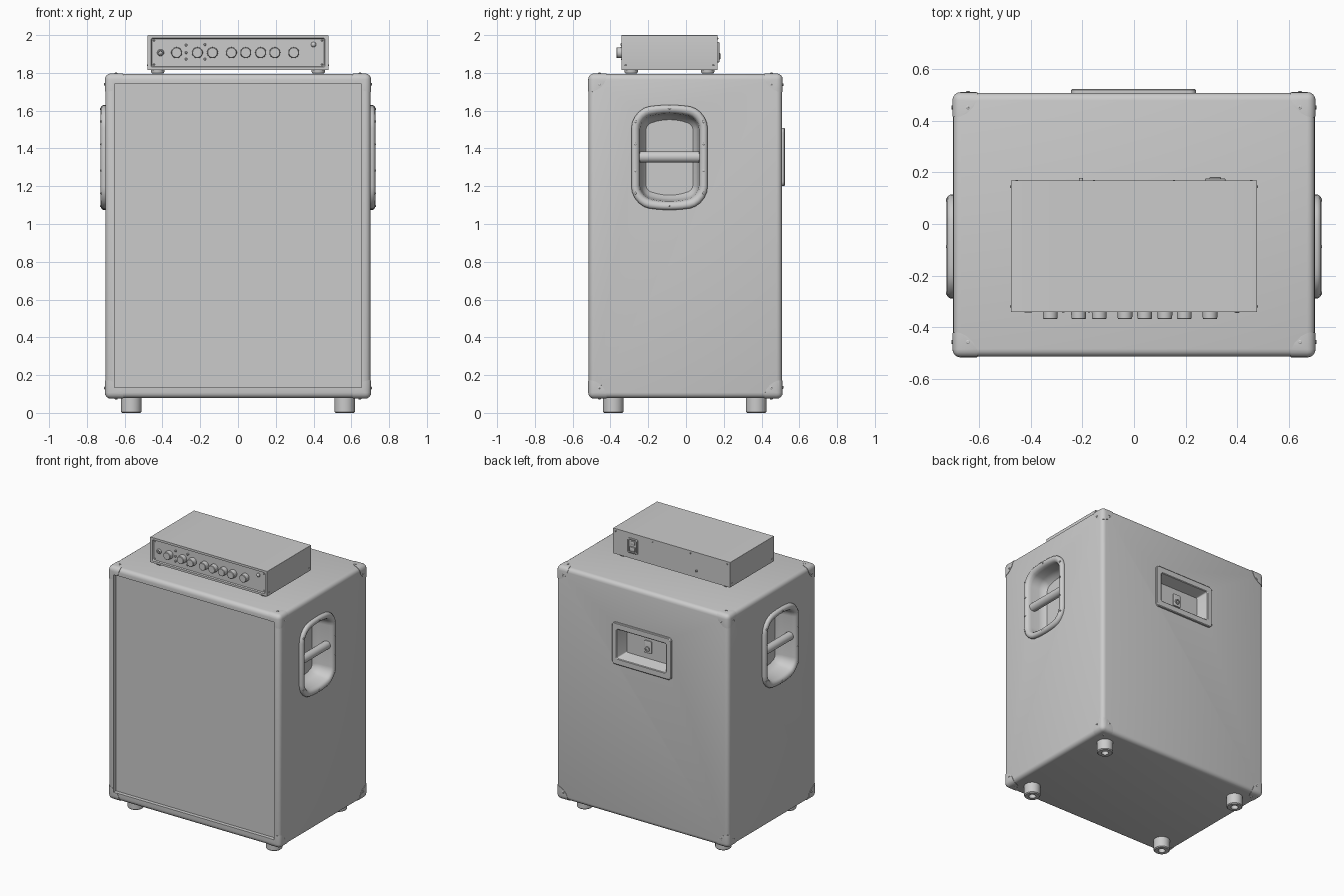
import bpy, bmesh, math
from mathutils import Vector

if "Cube" in bpy.data.objects:
    bpy.data.objects.remove(bpy.data.objects["Cube"])

FRONT, BACK, RIGHT, LEFT, UP, DOWN = (
    ((1, 0, 0), (0, 0, 1), (0, -1, 0)), ((1, 0, 0), (0, 0, 1), (0, 1, 0)),
    ((0, 1, 0), (0, 0, 1), (1, 0, 0)), ((0, 1, 0), (0, 0, 1), (-1, 0, 0)),
    ((1, 0, 0), (0, 1, 0), (0, 0, 1)), ((1, 0, 0), (0, 1, 0), (0, 0, -1)))


def finish(name, bm):
    bmesh.ops.recalc_face_normals(bm, faces=bm.faces)
    me = bpy.data.meshes.new(name)
    bm.to_mesh(me)
    bm.free()
    ob = bpy.data.objects.new(name, me)
    bpy.context.collection.objects.link(ob)
    smooth(ob)
    return ob


def smooth(ob):
    bpy.ops.object.select_all(action='DESELECT')
    ob.select_set(True)
    bpy.context.view_layer.objects.active = ob
    bpy.ops.object.shade_smooth_by_angle(angle=math.radians(32))


def circle(r, n=24):
    return [(r * math.cos(2 * math.pi * i / n), r * math.sin(2 * math.pi * i / n)) for i in range(n)]


def outline(hw, hh, r, bow=0.0, seg=5, mid=6):
    """Rounded rectangle whose top and bottom can bow outward."""
    pts = []
    for k, (sx, sy) in enumerate(((1, 1), (-1, 1), (-1, -1), (1, -1))):
        for i in range(seg + 1):
            a = math.pi / 2 * (k + i / seg)
            pts.append((sx * (hw - r) + r * math.cos(a), sy * (hh - r) + r * math.sin(a)))
        if k in (0, 2):
            for i in range(1, mid):
                pts.append(((hw - r) * sx * (1 - 2 * i / mid), sy * hh))
    return [(u, v * (1 + bow * (1 - (u / hw) ** 2))) for u, v in pts]


def loft(name, origin, frame, rings):
    """Skin a list of (outline, depth) rings and cap both ends."""
    o, (u, v, n) = Vector(origin), [Vector(a) for a in frame]
    bm = bmesh.new()
    loops = [[bm.verts.new(o + u * a + v * b + n * d) for a, b in pts] for pts, d in rings]
    for p, q in zip(loops, loops[1:]):
        for i in range(len(p)):
            j = (i + 1) % len(p)
            bm.faces.new((p[i], p[j], q[j], q[i]))
    bm.faces.new(loops[0])
    bm.faces.new(loops[-1])
    return finish(name, bm)


def lathe(name, origin, frame, profile, n=24):
    return loft(name, origin, frame, [(circle(r, n), d) for r, d in profile])


def box(name, lo, hi, bevel=0.0, seg=4):
    bm = bmesh.new()
    bmesh.ops.create_cube(bm, size=1)
    for vert in bm.verts:
        vert.co = [l + (c + 0.5) * (h - l) for c, l, h in zip(vert.co, lo, hi)]
    if bevel:
        bmesh.ops.bevel(bm, geom=bm.edges[:], offset=bevel, segments=seg, profile=0.5, affect='EDGES')
    return finish(name, bm)


def boolean(ob, cutter, op='DIFFERENCE', keep=False):
    mod = ob.modifiers.new('cut', 'BOOLEAN')
    mod.operation, mod.object, mod.solver = op, cutter, 'EXACT'
    bpy.context.view_layer.objects.active = ob
    bpy.ops.object.modifier_apply(modifier=mod.name)
    if not keep:
        bpy.data.objects.remove(cutter)


def screw(name, origin, frame, r=0.008, h=0.004):
    lathe(name, origin, frame, [(r, -0.004), (r, h * 0.5), (r * 0.6, h), (r * 0.3, h), (r * 0.25, h * 0.4)], 10)


# Cabinet shell
X, Y0, Y1, Z0, Z1 = 0.705, -0.518, 0.512, 0.075, 1.797
e = 0.003
cab = box('cabinet', (-X + e, Y0 + e, Z0 + e), (X - e, Y1 - e, Z1 - e), 0.03)

# Corner protectors: thin caps over the eight corners
corners = box('corner_protectors', (-X, Y0, Z0), (X, Y1, Z1), 0.032)
bm = bmesh.new()
for x in (-X, X):
    for y in (Y0, Y1):
        for z in (Z0, Z1):
            s = bmesh.ops.create_icosphere(bm, subdivisions=3, radius=0.1)
            bmesh.ops.translate(bm, verts=s['verts'], vec=(x, y, z))
boolean(corners, finish('corner_cutter', bm), 'INTERSECT')

# Front recess and grille
recess = box('recess_cutter', (-0.655, -0.7, 0.135), (0.655, -0.48, 1.74))
boolean(corners, recess, keep=True)
boolean(cab, recess)
box('grille', (-0.655, -0.488, 0.135), (0.655, -0.475, 1.74))

# Corner screws
for s, side in ((1, RIGHT), (-1, LEFT)):
    for y in (Y0 + 0.06, Y1 - 0.06):
        for z in (Z0 + 0.057, Z1 - 0.057):
            screw('corner_screw', (s * X, y, z), side)
        screw('corner_screw', (s * 0.645, y, Z1), UP)
        screw('corner_screw', (s * 0.645, y, Z0), DOWN)
    for z in (Z0 + 0.06, Z1 - 0.06):
        screw('corner_screw', (s * 0.645, Y1, z), BACK)


# Recessed side handles
def grip(inset):
    return outline(0.202 - inset, 0.25 - inset, 0.095 - inset * 0.9, 0.028 / (0.25 - inset))


for s, side, nm in ((1, RIGHT, 'right'), (-1, LEFT, 'left')):
    o = (s * (X - e), -0.0875, 1.3525)
    boolean(cab, loft('handle_cutter', o, side, [(grip(0.028), -0.14), (grip(0.028), 0.1)]))
    loft('handle_cup_' + nm, o, side, [
        (grip(0.03), -0.135), (grip(0.03), -0.001), (grip(0), -0.001), (grip(0), 0.010),
        (grip(0.004), 0.018), (grip(0.012), 0.024), (grip(0.022), 0.025), (grip(0.034), 0.020),
        (grip(0.042), 0.010), (grip(0.046), -0.01), (grip(0.052), -0.07), (grip(0.06), -0.1),
        (grip(0.078), -0.122)])
    lathe('handle_bar_' + nm, (s * 0.675, -0.25, 1.355), ((1, 0, 0), (0, 0, 1), (0, 1, 0)),
          [(0.03, 0), (0.03, 0.325)])
    for y, z in [(-0.181, 0), (0.181, 0), (0, 0.257), (0, -0.257)] + \
            [(a * 0.181, b * c) for a in (-1, 1) for b in (-1, 1) for c in (0.07, 0.19)]:
        if z:
            screw('handle_screw', (o[0] + s * 0.024, o[1] + y, o[2] + z), side, 0.007)

# Rear connector dish
o = (-0.002, Y1 - e, 1.354)
boolean(cab, loft('dish_cutter', o, BACK, [(outline(0.22, 0.135, 0.02), -0.09), (outline(0.22, 0.135, 0.02), 0.1)]))
loft('connector_dish', o, BACK, [
    (outline(0.215, 0.13, 0.02), -0.085), (outline(0.215, 0.13, 0.02), -0.001),
    (outline(0.242, 0.154, 0.025), -0.001), (outline(0.242, 0.154, 0.025), 0.011),
    (outline(0.237, 0.149, 0.022), 0.015), (outline(0.205, 0.112, 0.012), 0.015),
    (outline(0.20, 0.107, 0.01), 0.011), (outline(0.178, 0.087, 0.008), -0.07)])
o = (0, o[1] - 0.07, o[2])
loft('connector_plate', o, BACK, [(outline(0.03, 0.045, 0.006), -0.005), (outline(0.03, 0.045, 0.006), 0.008),
                                  (outline(0.022, 0.037, 0.004), 0.01)])
lathe('connector_socket', (o[0], o[1], o[2] - 0.012), BACK,
      [(0.018, 0), (0.018, 0.018), (0.01, 0.018), (0.01, 0.011)])

# Cabinet feet with washer recess
for x in (-0.565, 0.565):
    for y in (-0.385, 0.372):
        lathe('cabinet_foot', (x, y, 0.08), DOWN, [(0.055, 0), (0.054, 0.074), (0.048, 0.08),
              (0.024, 0.08), (0.024, 0.05), (0.012, 0.05), (0.010, 0.044)], 32)
for x in (-0.425, 0.425):
    for y in (-0.29, 0.115):
        lathe('head_foot', (x, y, 1.818), DOWN, [(0.036, 0), (0.034, 0.018), (0.028, 0.022)])

# Amplifier head with inset front panel
yf, zc = -0.342, 1.907
loft('head_case', (0, yf, zc), FRONT, [
    (outline(0.478, 0.093, 0.003), -0.51), (outline(0.478, 0.093, 0.003), 0),
    (outline(0.460, 0.077, 0.008), 0), (outline(0.455, 0.073, 0.008), -0.01)])
yp = yf + 0.01
for x in (-0.325, -0.215, -0.135, -0.035, 0.041, 0.12, 0.195, 0.295):
    lathe('knob', (x, yp, zc), FRONT, [(0.029, -0.002), (0.029, 0.012), (0.028, 0.034), (0.025, 0.037)], 28)
lathe('input_jack', (-0.41, yp, zc), FRONT, [(0.018, -0.002), (0.018, 0.006), (0.014, 0.012),
                                             (0.009, 0.012), (0.008, 0.001)])
for x, z in ((-0.275, 1.947), (-0.275, 1.907), (-0.275, 1.873), (-0.175, 1.95), (-0.175, 1.873)):
    lathe('mini_switch', (x, yp, z), FRONT, [(0.007, -0.002), (0.007, 0.008), (0.004, 0.011)], 12)
lathe('power_light', (0.40, yp, 1.95), FRONT, [(0.014, -0.002), (0.013, 0.006), (0.008, 0.012), (0.003, 0.014)], 20)
for x in (-0.445, 0.445):
    for z in (1.845, 1.972):
        screw('panel_screw', (x, yp, z), FRONT, 0.005)

# Head rear: power inlet, output socket, case screws
yb = 0.168
o = (0.315, yb, 1.91)
loft('power_inlet', o, BACK, [(outline(0.04, 0.054, 0.006), -0.004), (outline(0.04, 0.054, 0.006), 0.006),
                             (outline(0.036, 0.05, 0.005), 0.009), (outline(0.03, 0.044, 0.004), 0.009),
                             (outline(0.03, 0.044, 0.004), 0.001)])
box('inlet_switch', (0.293, yb, 1.872), (0.337, yb + 0.014, 1.904), 0.003, 2)
box('inlet_pins', (0.297, yb, 1.918), (0.333, yb + 0.007, 1.945), 0.003, 2)
lathe('output_socket', (-0.205, yb, 1.865), BACK, [(0.008, -0.003), (0.008, 0.01), (0.004, 0.01), (0.004, 0.003)], 16)
for x in (-0.455, -0.155, 0.155, 0.455):
    screw('case_screw', (x, yb, 1.982), BACK, 0.005, 0.003)
for s, side in ((1, RIGHT), (-1, LEFT)):
    for y in (-0.32, 0.145):
        screw('case_screw', (s * 0.478, y, 1.84), side, 0.005, 0.003)

smooth(cab)
smooth(corners)
